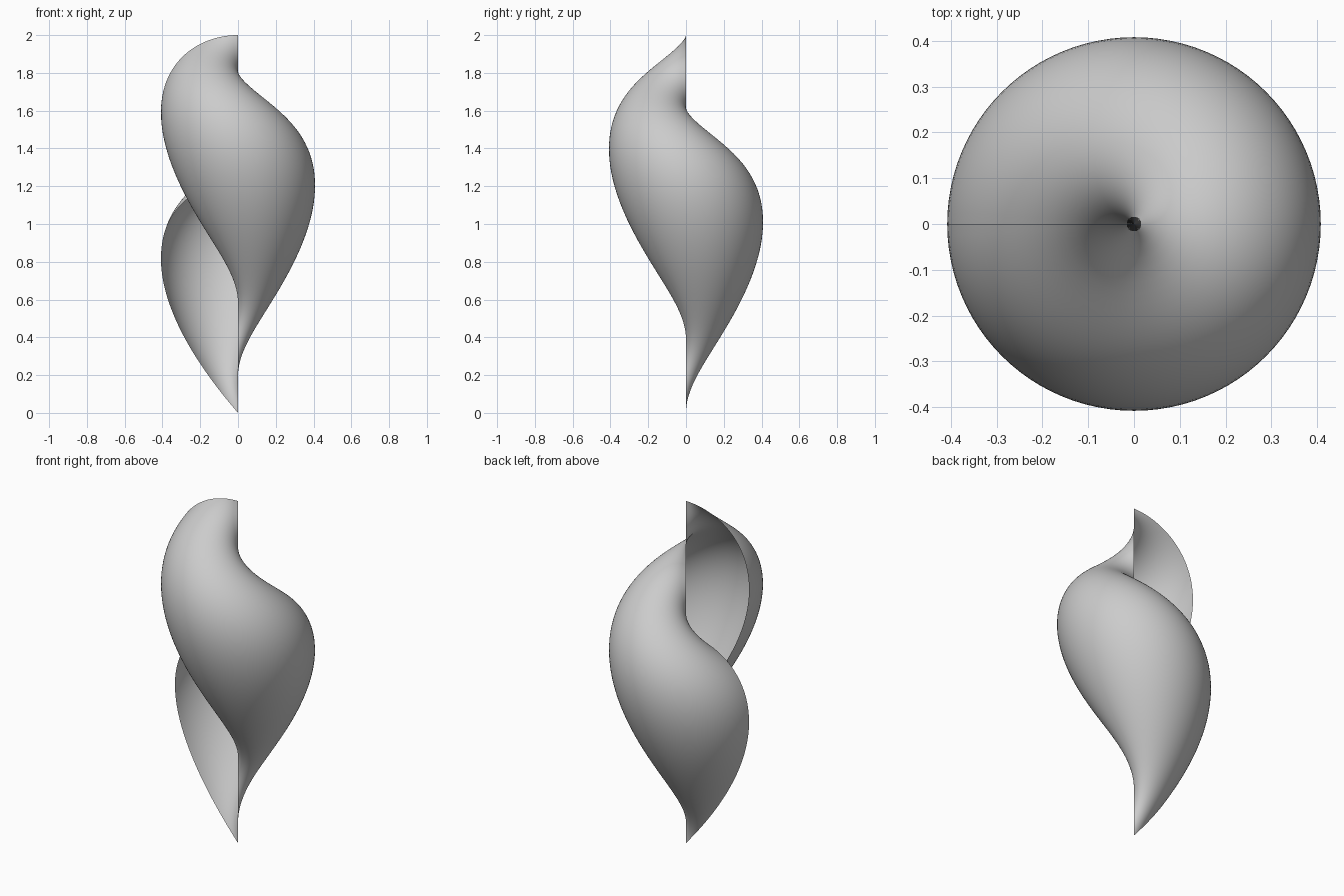
import bpy, bmesh
from math import sin, cos, pi

if "Cube" in bpy.data.objects:
    bpy.data.objects.remove(bpy.data.objects["Cube"])

TURN, RINGS = 96, 64       # steps around the axis and along the profile
RADIUS = 0.408             # widest distance from the axis
RISE = 0.775               # climb over one full turn
LENGTH = 2.0 - RISE        # height of the teardrop profile


def profile(t):
    """Teardrop half-outline: pointed at the bottom, round at the top."""
    s = t * pi / 2
    f = sin(s) ** 2
    return RADIUS * f * cos(s) / 0.3849, LENGTH * f


# Teardrop profile screwed one turn around the vertical axis
bm = bmesh.new()
grid = []
for i in range(TURN + 1):
    k = i / TURN
    a = pi - 2 * pi * k
    row = []
    for j in range(RINGS + 1):
        r, z = profile(j / RINGS)
        row.append(bm.verts.new((r * cos(a), r * sin(a), z + RISE * k)))
    grid.append(row)

for i in range(TURN):
    for j in range(RINGS):
        bm.faces.new((grid[i][j], grid[i][j + 1],
                      grid[i + 1][j + 1], grid[i + 1][j])).smooth = True

mesh = bpy.data.meshes.new("twisted_teardrop_shell")
bm.to_mesh(mesh)
bm.free()
obj = bpy.data.objects.new("twisted_teardrop_shell", mesh)
bpy.context.collection.objects.link(obj)
